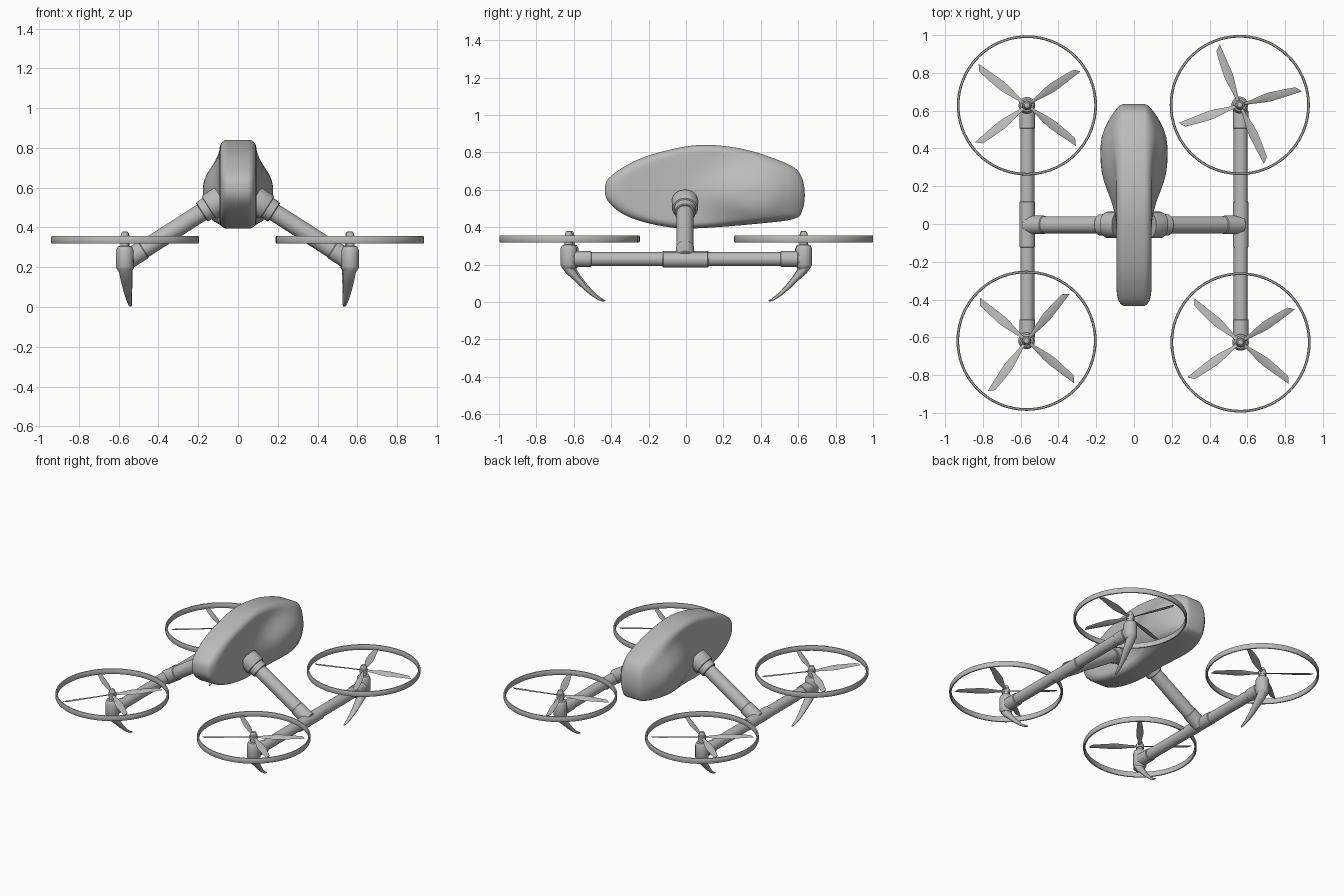
import bpy, bmesh, math
from mathutils import Vector, Matrix

if "Cube" in bpy.data.objects:
    bpy.data.objects.remove(bpy.data.objects["Cube"])

grey = bpy.data.materials.new("light_grey")
grey.diffuse_color = (0.5, 0.5, 0.5, 1)
grey.use_nodes = True
grey.node_tree.nodes["Principled BSDF"].inputs["Base Color"].default_value = grey.diffuse_color


def finish(bm, name, angle=35):
    bmesh.ops.recalc_face_normals(bm, faces=bm.faces)
    me = bpy.data.meshes.new(name)
    bm.to_mesh(me)
    bm.free()
    me.materials.append(grey)
    me.shade_smooth()
    me.set_sharp_from_angle(angle=math.radians(angle))
    ob = bpy.data.objects.new(name, me)
    bpy.context.collection.objects.link(ob)
    return ob


def bridge(bm, a, b):
    n = len(a)
    for i in range(n):
        bm.faces.new((a[i], a[(i + 1) % n], b[(i + 1) % n], b[i]))


def lathe(name, p, q, profile, n=32):
    """Turned part along p->q; profile holds (distance along axis, radius)."""
    bm = bmesh.new()
    p, d = Vector(p), (Vector(q) - Vector(p)).normalized()
    rot = d.to_track_quat('Z', 'Y')
    rings = []
    for t, r in profile:
        rings.append([bm.verts.new(p + rot @ Vector((r * math.cos(2 * math.pi * i / n),
                      r * math.sin(2 * math.pi * i / n), t))) for i in range(n)])
    for a, b in zip(rings, rings[1:]):
        bridge(bm, a, b)
    bm.faces.new(rings[0])
    bm.faces.new(rings[-1])
    return finish(bm, name)


def tube(name, p, q, r, bevel=0.004):
    L = (Vector(q) - Vector(p)).length
    return lathe(name, p, q, [(0, r - bevel), (bevel, r), (L - bevel, r), (L, r - bevel)])


# Fuselage: side outline (y, z), smoothed, then inflated sideways with shoulder bulges
outline = [(-.434, .605), (-.40, .675), (-.25, .765), (-.04, .825), (.134, .84), (.34, .81),
           (.55, .735), (.615, .675), (.635, .58), (.622, .49), (.585, .448), (.445, .425),
           (.07, .395), (-.12, .405), (-.305, .455), (-.41, .53)]


def smooth_loop(pts, k):
    out, n = [], len(pts)
    P = [Vector(p) for p in pts]
    for i in range(n):
        a, b, c, d = P[i - 1], P[i], P[(i + 1) % n], P[(i + 2) % n]
        for j in range(k):
            t = j / k
            out.append(.5 * (2 * b + (c - a) * t + (2 * a - 5 * b + 4 * c - d) * t * t
                             + (3 * b - a - 3 * c + d) * t ** 3))
    return out


def bulge(y, z):
    dy, dz = y - .38, z - .57
    d = math.hypot(dy / (.19 if dy > 0 else .25), dz / .15)
    return .085 * math.exp(-d ** 3)


def fuselage():
    bm = bmesh.new()
    loop, c, w, r, f = smooth_loop(outline, 6), Vector((.1, .6)), .092, .042, .16
    half = [(s * (1 - f), w) for s in (.1, .2, .3, .4, .5, .6, .7, .8, .9)]
    half += [(1 - f * (1 - math.sin(a)), w - r * (1 - math.cos(a)))
             for a in [math.pi / 2 * i / 7 for i in range(8)]]
    secs = half + [(s, -x) for s, x in reversed(half)]
    rings = []
    for s, x in secs:
        ring = []
        for p in loop:
            v = c + (p - c) * s
            ring.append(bm.verts.new((x + x / w * bulge(*v), v.x, v.y)))
        rings.append(ring)
    for a, b in zip(rings, rings[1:]):
        bridge(bm, a, b)
    bm.faces.new(rings[0])
    bm.faces.new(rings[-1])
    return finish(bm, "fuselage", 60)


fuselage()

# Arms, collars, rails and joint sleeves on both sides
for sx, side in ((-1, "left"), (1, "right")):
    a, b = Vector((sx * .08, -.005, .542)), Vector((sx * .567, -.005, .23))
    d = (b - a).normalized()
    tube(side + "_arm", a, b, .045)
    lathe(side + "_arm_collar", a, b, [(0, .07), (.07, .07), (.078, .066), (.08, .058),
                                       (.118, .056), (.122, .052)])
    tube(side + "_rail", (sx * .565, -.62, .23), (sx * .565, .625, .23), .037)
    off = .003 if sx < 0 else -.004
    tube(side + "_tee_sleeve", (sx * .565, -.125, .23 + off), (sx * .565, .12, .23 + off), .041)
    tube(side + "_tee_neck", b - d * .11, b, .049)


# Rotor parts
def ring_guard(name, x, y):
    bm = bmesh.new()
    n, z0, z1, ro, ri = 72, .319, .356, .371, .357
    prof = [(ro - .003, z0), (ro, z0 + .006), (ro, z1 - .006), (ro - .003, z1),
            (ri + .003, z1), (ri, z1 - .006), (ri, z0 + .006), (ri + .003, z0)]
    rows = [[bm.verts.new((x + r * math.cos(2 * math.pi * i / n),
                           y + r * math.sin(2 * math.pi * i / n), z)) for r, z in prof]
            for i in range(n)]
    for i in range(n):
        bridge(bm, rows[i], rows[(i + 1) % n])
    finish(bm, name)


def blade(name, x, y, deg):
    # (radius, leading width, trailing width, pitch in degrees)
    st = [(.012, .009, -.009, 25), (.06, .011, -.011, 24), (.13, .022, -.022, 20),
          (.17, .025, -.025, 17), (.25, .020, -.021, 12), (.312, .014, -.016, 9)]
    bm = bmesh.new()
    rings = []
    for r, lead, trail, pitch in st:
        m = Matrix.Rotation(math.radians(pitch), 3, 'X')
        pts = [(lead, 0), (0, .004), (trail, 0), (0, -.003)]
        ring = []
        for u, h in pts:
            v = m @ Vector((0, u, h))
            # slanted tip: the trailing side reaches further out
            v.x = r + (-u * .9 + .01 if r > .3 else 0)
            ring.append(bm.verts.new(v))
        rings.append(ring)
    for a, b in zip(rings, rings[1:]):
        bridge(bm, a, b)
    bm.faces.new(rings[0])
    bm.faces.new(rings[-1])
    bm.transform(Matrix.Translation((x, y, .34)) @ Matrix.Rotation(math.radians(deg), 4, 'Z'))
    finish(bm, name)


def leg(name, x, y):
    # curved foot, (inward y, z, inward x, half width x, half thickness)
    st = [(-.01, .21, 0, .036, .036), (.005, .17, .004, .032, .026), (.04, .13, .008, .028, .018),
          (.085, .08, .014, .021, .013), (.13, .038, .02, .014, .009),
          (.165, .014, .025, .009, .007), (.185, .006, .027, .005, .005)]
    sx, sy, n = -math.copysign(1, x), -math.copysign(1, y), 16
    bm = bmesh.new()
    rings = []
    for dy, z, dx, w, t in st:
        ring = []
        for i in range(n):
            a = 2 * math.pi * i / n
            k = t * math.sin(a)
            ring.append(bm.verts.new((x + sx * dx + w * math.cos(a),
                                      y + sy * (dy + k * .75), z + k * .66)))
        rings.append(ring)
    for a, b in zip(rings, rings[1:]):
        bridge(bm, a, b)
    bm.faces.new(rings[0])
    bm.faces.new(rings[-1])
    finish(bm, name)


rotors = [("front_left", -.569, -.618, (50, 140, 235, 321)),
          ("front_right", .564, -.627, (34, 139, 216, 322)),
          ("back_left", -.567, .628, (35, 142, 218, 323)),
          ("back_right", .560, .630, (15, 111, 199, 295))]

for name, x, y, angles in rotors:
    sy = math.copysign(1, y)
    ring_guard(name + "_ring", x, y)
    # motor pod with stepped top
    lathe(name + "_pod", (x, y, 0), (x, y, 1),
          [(.178, .032), (.192, .041), (.198, .044), (.285, .044), (.292, .041), (.305, .034),
           (.308, .022), (.335, .022)])
    # rotor hub cap
    lathe(name + "_hub", (x, y, 0), (x, y, 1),
          [(.325, .026), (.352, .026), (.356, .021), (.368, .019), (.378, .014), (.381, .006)], 24)
    # rail end sleeve
    tube(name + "_rail_sleeve", (math.copysign(.565, x), sy * .505, .23),
         (math.copysign(.565, x), sy * .60, .23), .042)
    leg(name + "_leg", x, y)
    for i, deg in enumerate(angles):
        blade(f"{name}_blade_{i + 1}", x, y, deg)
